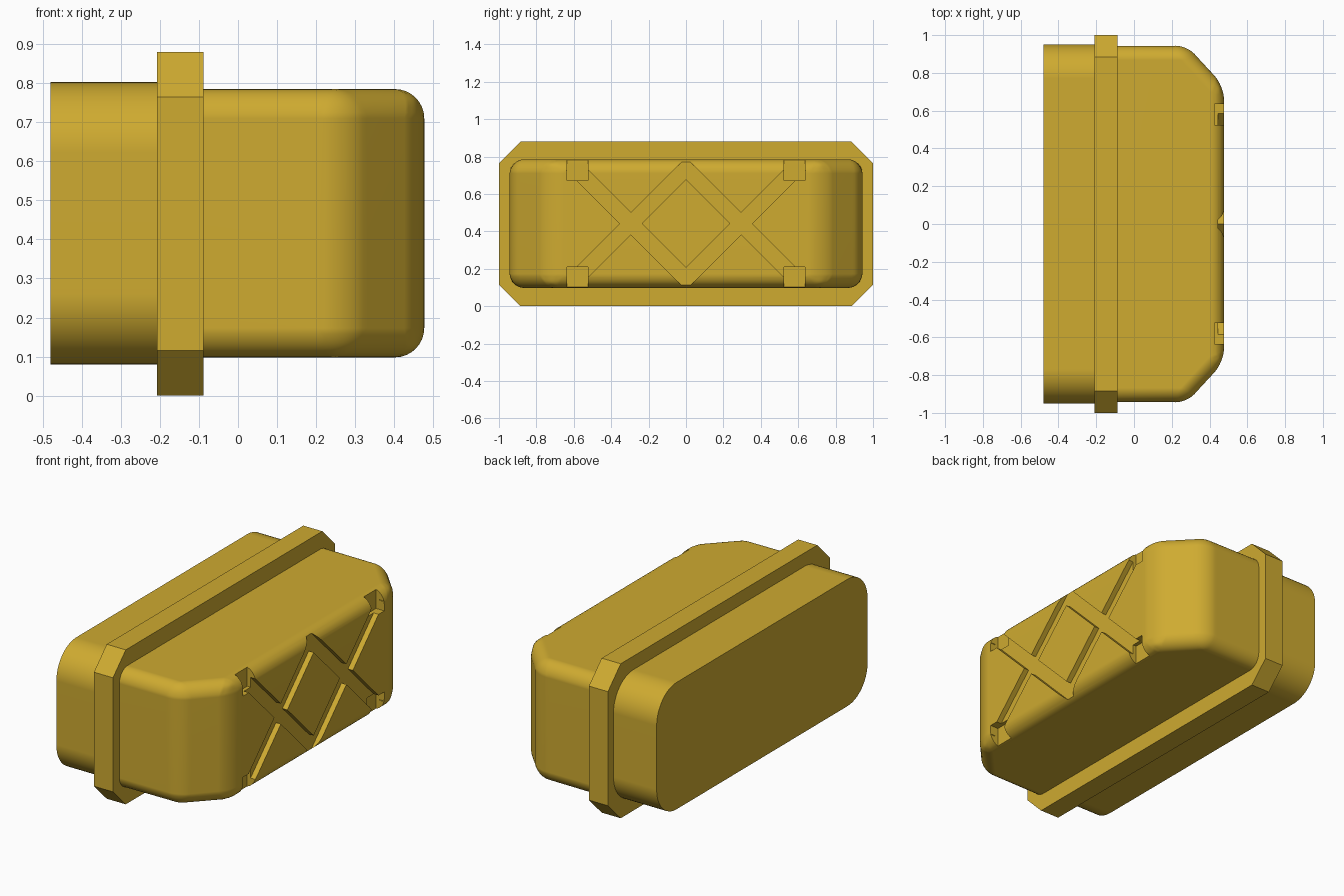
import bpy, bmesh, math
from mathutils import Matrix

if "Cube" in bpy.data.objects:
    bpy.data.objects.remove(bpy.data.objects["Cube"])

gold = bpy.data.materials.new("golden_yellow")
gold.diffuse_color = (0.62, 0.405, 0.03, 1)
gold.use_nodes = True
gold.node_tree.nodes["Principled BSDF"].inputs["Base Color"].default_value = gold.diffuse_color
MID_Z = 0.4415


def prism(name, points, offset):
    """Extrude a closed polygon of 3D points along the offset vector."""
    bm = bmesh.new()
    face = bm.faces.new([bm.verts.new(p) for p in points])
    ext = bmesh.ops.extrude_face_region(bm, geom=[face])
    moved = [g for g in ext["geom"] if isinstance(g, bmesh.types.BMVert)]
    bmesh.ops.translate(bm, vec=offset, verts=moved)
    bmesh.ops.recalc_face_normals(bm, faces=bm.faces)
    return finish(name, bm)


def box(name, lo, hi, turn=0.0):
    """Box between two corners, turned about its own x axis."""
    bm = bmesh.new()
    size = [b - a for a, b in zip(lo, hi)]
    mid = [(a + b) / 2 for a, b in zip(lo, hi)]
    mat = Matrix.Translation(mid) @ Matrix.Rotation(turn, 4, 'X') @ Matrix.Diagonal((*size, 1))
    bmesh.ops.create_cube(bm, size=1, matrix=mat)
    return finish(name, bm)


def finish(name, bm):
    me = bpy.data.meshes.new(name)
    bm.to_mesh(me)
    bm.free()
    me.materials.append(gold)
    ob = bpy.data.objects.new(name, me)
    bpy.context.collection.objects.link(ob)
    return ob


def bevel_edges(ob, radius, segments, rule):
    bm = bmesh.new()
    bm.from_mesh(ob.data)
    edges = [e for e in bm.edges if rule(*[v.co for v in e.verts])]
    bmesh.ops.bevel(bm, geom=edges, offset=radius, segments=segments,
                    profile=0.5, affect='EDGES', clamp_overlap=True)
    bm.to_mesh(ob.data)
    bm.free()


def smooth(ob):
    bpy.ops.object.select_all(action='DESELECT')
    ob.select_set(True)
    bpy.context.view_layer.objects.active = ob
    bpy.ops.object.shade_smooth_by_angle(angle=math.radians(30))
    wn = ob.modifiers.new("flat_face_normals", 'WEIGHTED_NORMAL')
    wn.keep_sharp = True


# Rear shell with large rounded long edges
rear = box("rear_shell", (-0.48, -0.95, 0.08), (-0.15, 0.95, 0.803))
bevel_edges(rear, 0.18, 12, lambda a, b: abs(a.x - b.x) > 0.1)
smooth(rear)

# Octagonal collar
c = 0.115
collar_outline = [(1, c), (1, 0.88 - c), (1 - c, 0.88), (c - 1, 0.88),
                  (-1, 0.88 - c), (-1, c), (c - 1, 0), (1 - c, 0)]
prism("collar", [(-0.208, y, z) for y, z in collar_outline], (0.12, 0, 0))

# Front housing with slanted ends and rounded edges
plan = [(-0.15, -0.943), (0.28, -0.943), (0.477, -0.73),
        (0.477, 0.73), (0.28, 0.943), (-0.15, 0.943)]
housing = prism("front_housing", [(x, y, 0.098) for x, y in plan], (0, 0, 0.687))
bevel_edges(housing, 0.075, 8, lambda a, b: max(a.x, b.x) > 0)

# Cutters: crossing grooves and square corner pockets
cutters = []
for side in (-1, 1):
    for up in (-1, 1):
        y0, z0 = side * 0.58, MID_Z + up * 0.285
        y1, z1 = 0.0, MID_Z - up * 0.295
        half = math.hypot(y1 - y0, z1 - z0) / 2 + 0.041
        my, mz = (y0 + y1) / 2, (z0 + z1) / 2
        cutters.append(box("groove_cutter", (0.446, my - half, mz - 0.041),
                           (0.6, my + half, mz + 0.041), math.atan2(z1 - z0, y1 - y0)))
        edges = sorted((MID_Z + up * 0.231, MID_Z + up * 0.4))
        cutters.append(box("pocket_cutter", (0.425, y0 - 0.056, edges[0]),
                           (0.6, y0 + 0.056, edges[1])))
for cutter in cutters:
    cutter.hide_render = True
    mod = housing.modifiers.new("cut", 'BOOLEAN')
    mod.operation, mod.solver, mod.object = 'DIFFERENCE', 'EXACT', cutter

# Bake the cuts, then remove the cutters
bpy.context.view_layer.update()
baked = bpy.data.meshes.new_from_object(
    housing.evaluated_get(bpy.context.evaluated_depsgraph_get()))
housing.modifiers.clear()
housing.data = baked
for cutter in cutters:
    bpy.data.objects.remove(cutter)
smooth(housing)
